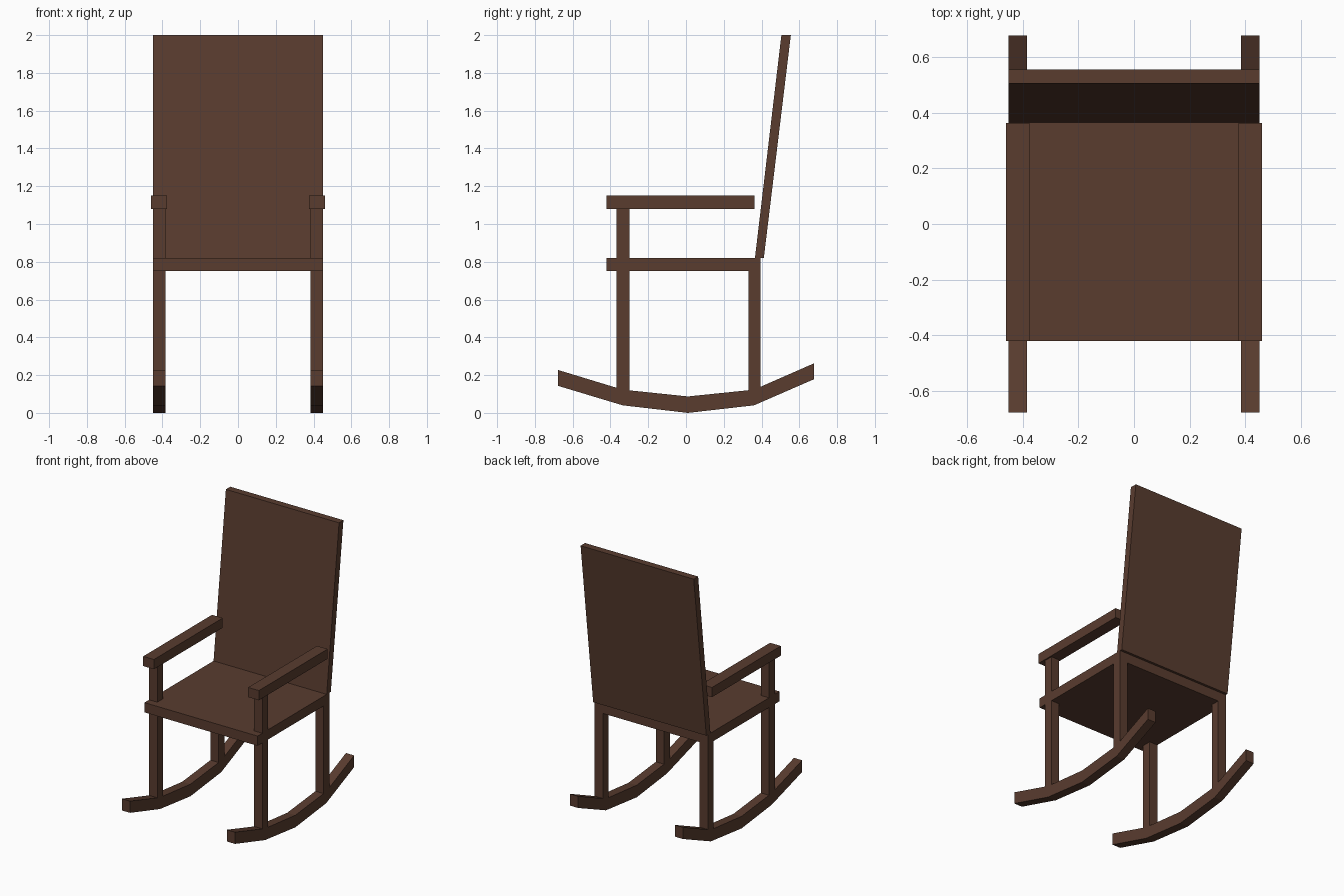
import bpy

cube = bpy.data.objects.get("Cube")
if cube:
    bpy.data.objects.remove(cube, do_unlink=True)

# Single dark wood colour
wood = bpy.data.materials.new("dark_brown_wood")
wood.use_nodes = True
color = (0.1, 0.045, 0.028, 1)
wood.diffuse_color = color
wood.node_tree.nodes["Principled BSDF"].inputs["Base Color"].default_value = color


def extrude_profile(name, top, bottom, x0, x1):
    """Solid between x0 and x1 whose side outline runs along top and bottom (y, z) points."""
    n = len(top)
    verts = [(x, y, z) for x in (x0, x1) for y, z in top + bottom]
    t0, b0, t1, b1 = 0, n, 2 * n, 3 * n
    faces = [(b0, b1, t1, t0), (t0 + n - 1, t1 + n - 1, b1 + n - 1, b0 + n - 1)]
    for i in range(n - 1):
        j = i + 1
        faces += [(t0 + i, t1 + i, t1 + j, t0 + j), (b0 + i, b0 + j, b1 + j, b1 + i),
                  (t0 + i, t0 + j, b0 + j, b0 + i), (t1 + i, b1 + i, b1 + j, t1 + j)]
    # Flip so that normals face outwards
    faces = [f[::-1] for f in faces]
    mesh = bpy.data.meshes.new(name)
    mesh.from_pydata(verts, [], faces)
    mesh.materials.append(wood)
    obj = bpy.data.objects.new(name, mesh)
    bpy.context.collection.objects.link(obj)
    return obj


def box(name, x, y, z):
    return extrude_profile(name, [(y[0], z[1]), (y[1], z[1])],
                           [(y[0], z[0]), (y[1], z[0])], *x)


# Seat and leaning backrest
box("seat", (-0.45, 0.45), (-0.42, 0.395), (0.75, 0.82))
extrude_profile("backrest", [(0.505, 2.0), (0.555, 2.0)],
                [(0.365, 0.82), (0.412, 0.82)], -0.45, 0.45)

# Rocker outline, front to back
rocker_top = [(-0.677, 0.227), (-0.335, 0.123), (0.01, 0.087), (0.36, 0.123), (0.677, 0.262)]
rocker_bottom = [(-0.677, 0.143), (-0.335, 0.04), (0.01, 0.0), (0.36, 0.04), (0.677, 0.178)]

for side, s in (("left", 1), ("right", -1)):
    post = sorted((s * 0.385, s * 0.45))
    arm = sorted((s * 0.375, s * 0.46))
    extrude_profile(side + "_rocker", rocker_top, rocker_bottom, *post)
    box(side + "_front_leg", post, (-0.367, -0.3), (0.11, 0.75))
    box(side + "_back_leg", post, (0.33, 0.395), (0.11, 0.75))
    box(side + "_arm_post", post, (-0.367, -0.3), (0.82, 1.08))
    box(side + "_armrest", arm, (-0.42, 0.362), (1.08, 1.15))
